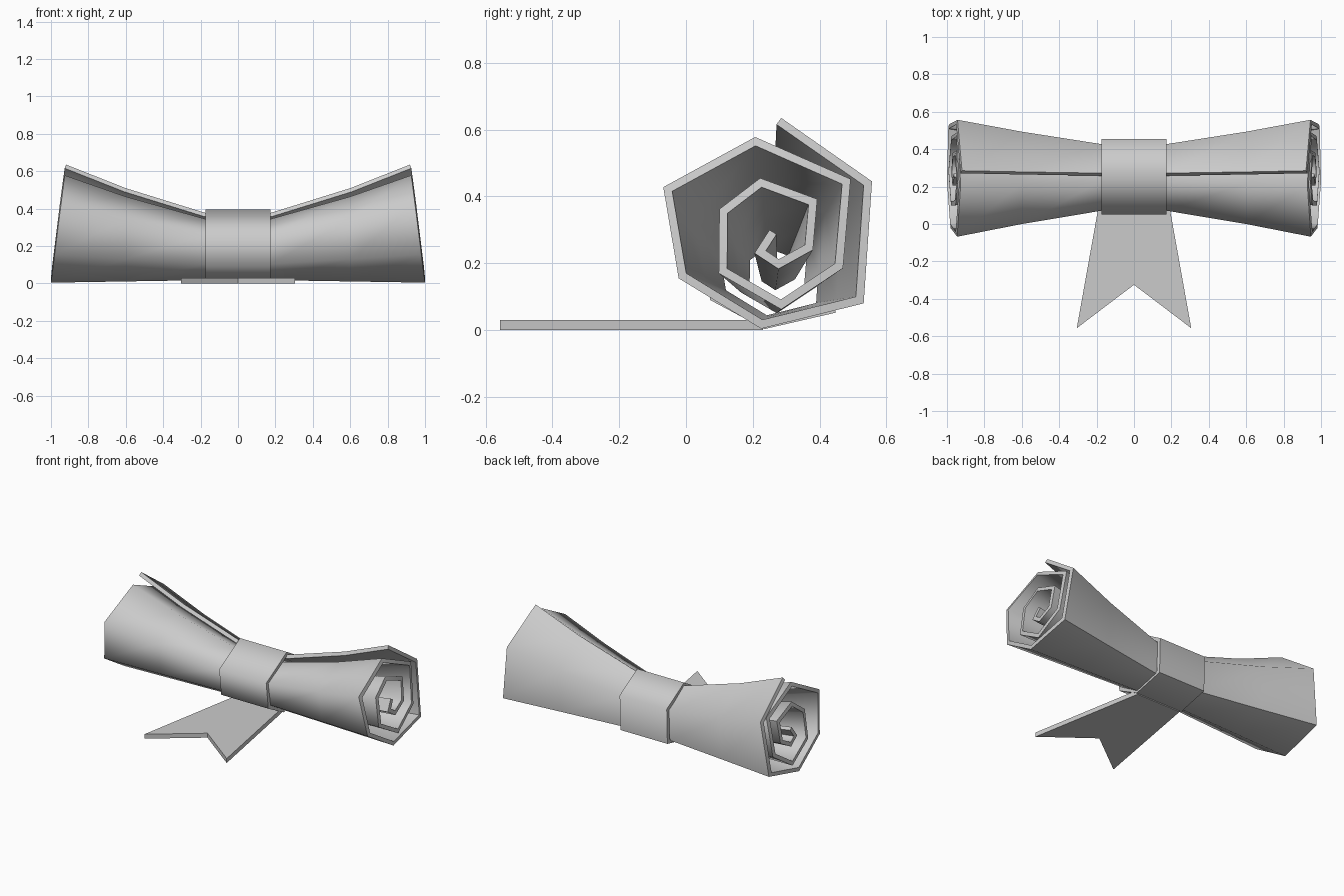
import bpy

if "Cube" in bpy.data.objects:
    bpy.data.objects.remove(bpy.data.objects["Cube"])


def make_object(name, verts, faces, thickness=0.0, angle=1.25):
    mesh = bpy.data.meshes.new(name)
    mesh.from_pydata(verts, [], faces)
    mesh.update()
    ob = bpy.data.objects.new(name, mesh)
    bpy.context.collection.objects.link(ob)
    bpy.ops.object.select_all(action='DESELECT')
    bpy.context.view_layer.objects.active = ob
    ob.select_set(True)
    if thickness:
        mod = ob.modifiers.new("thickness", 'SOLIDIFY')
        mod.thickness = thickness
        mod.offset = -1
        mod.use_even_offset = True
        bpy.ops.object.modifier_apply(modifier=mod.name)
    bpy.ops.object.shade_smooth_by_angle(angle=angle)
    return ob


def loft(sections, closed=False):
    """Quads between equal-length sections; normals face outward."""
    n = len(sections[0])
    verts = [v for s in sections for v in s]
    faces = []
    for k in range(len(sections) - 1):
        for i in range(n if closed else n - 1):
            j = (i + 1) % n
            a, b = k * n, (k + 1) * n
            faces.append((a + i, b + i, b + j, a + j))
    return verts, faces


# Rolled paper: (y, z) spiral from the loose outer flap to the core
spiral = [(0.285, 0.635), (0.557, 0.445), (0.532, 0.08), (0.225, 0.004),
          (-0.022, 0.155), (-0.068, 0.428), (0.207, 0.578), (0.493, 0.452),
          (0.47, 0.185), (0.285, 0.062), (0.098, 0.17), (0.10, 0.362),
          (0.222, 0.455), (0.393, 0.392), (0.38, 0.24), (0.277, 0.183),
          (0.205, 0.23), (0.25, 0.30)]
PY, PZ = 0.255, 0.035


def paper_section(x, s):
    out = []
    for y, z in spiral:
        px = x * (1 - 0.127 * z) if abs(x) == 1 else x   # slanted open ends
        out.append((px, PY + s * (y - PY), PZ + s * (z - PZ)))
    return out


stations = [(-1, 1), (-0.6, 0.79), (-0.175, 0.57),
            (0.175, 0.57), (0.6, 0.79), (1, 1)]
make_object("rolled_paper", *loft([paper_section(x, s) for x, s in stations]),
            thickness=0.025)

# Ribbon band around the waist
band = [(0.27, 0.396), (0.455, 0.287), (0.448, 0.052), (0.235, 0.003),
        (0.072, 0.09), (0.05, 0.27)]
make_object("ribbon_band",
            *loft([[(x, y, z) for y, z in band] for x in (-0.175, 0.175)], True),
            thickness=0.025)

# Flat swallow-tailed ribbon end
half = [(0.165, 0.23), (0.306, -0.557)]
outline = [(-x, y) for x, y in half] + [(0, -0.325)] + half[::-1] + [(0, 0.23)]
tail_verts = [(x, y, 0.03) for x, y in outline]
tail_faces = [(0, 1, 2, 5), (5, 2, 3, 4)]
make_object("ribbon_tail", tail_verts, tail_faces, thickness=0.03, angle=0.6)
